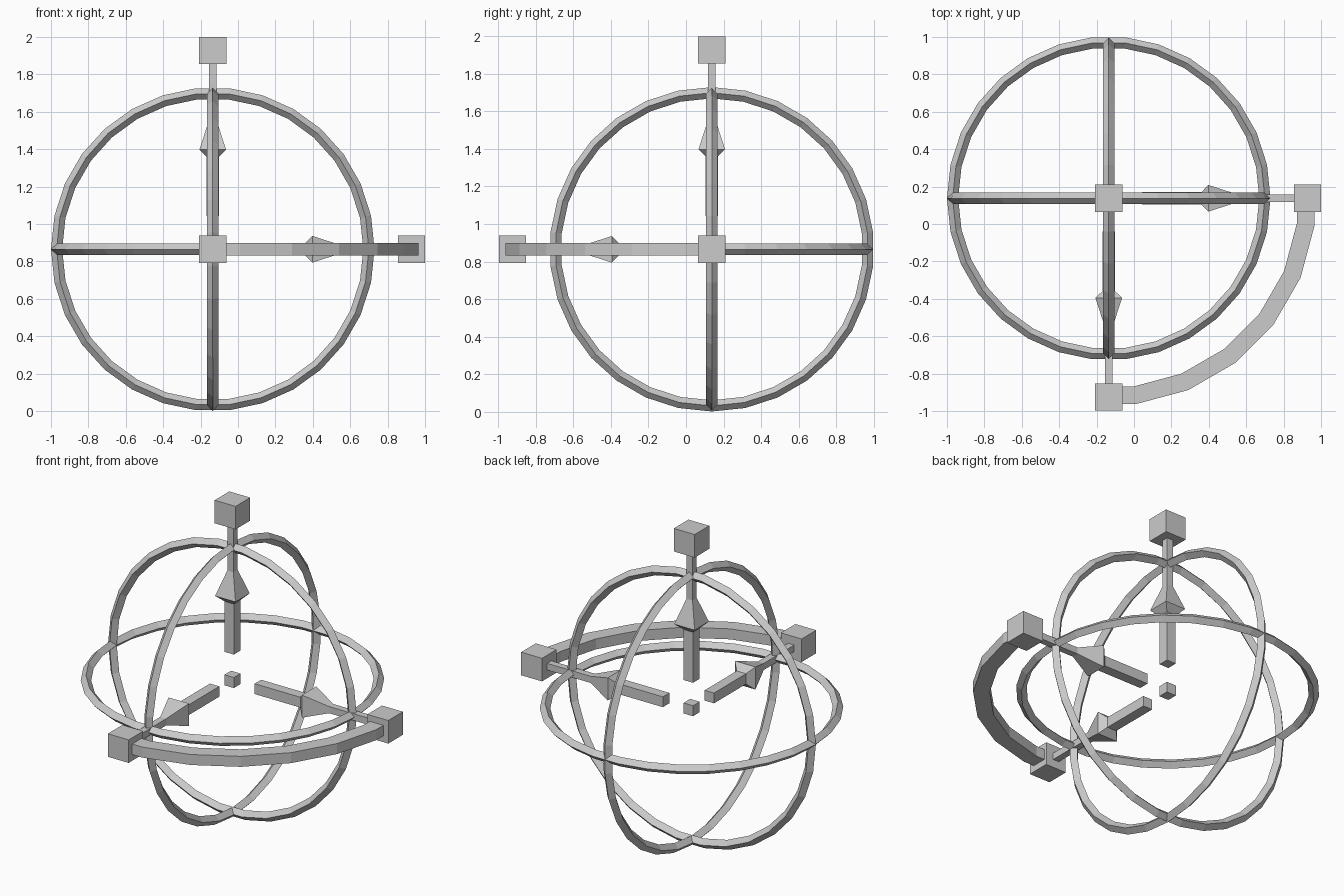
import bpy, bmesh, math
from mathutils import Vector

if "Cube" in bpy.data.objects:
    bpy.data.objects.remove(bpy.data.objects["Cube"])

C = Vector((-0.135, 0.1375, 0.865))   # common centre of the gizmo
Q = math.pi / 2
DIRS = {"x": (0, Q, 0), "y": (Q, 0, 0), "z": (0, 0, 0)}


def add_mesh(name, verts, faces, rot=(0, 0, 0)):
    me = bpy.data.meshes.new(name)
    me.from_pydata(verts, [], faces)
    bm = bmesh.new()
    bm.from_mesh(me)
    bmesh.ops.recalc_face_normals(bm, faces=bm.faces)
    bm.to_mesh(me)
    bm.free()
    ob = bpy.data.objects.new(name, me)
    ob.location, ob.rotation_euler = C, rot
    bpy.context.collection.objects.link(ob)
    return ob


def loft(name, loops, rot=(0, 0, 0)):
    """Skin a row of four-point loops and cap both ends."""
    verts = [p for loop in loops for p in loop]
    faces = [(0, 1, 2, 3), tuple(len(verts) - 4 + k for k in range(4))]
    for i in range(len(loops) - 1):
        for k in range(4):
            a, b = i * 4 + k, i * 4 + (k + 1) % 4
            faces.append((a, b, b + 4, a + 4))
    return add_mesh(name, verts, faces, rot)


def square(h, z):
    return [(-h, -h, z), (h, -h, z), (h, h, z), (-h, h, z)]


# Centre cube
loft("centre_cube", [square(0.033, -0.033), square(0.033, 0.033)])

for axis, rot in DIRS.items():
    # Move arrow: square shaft flaring into a pyramid head
    loft(axis + "_arrow", [square(h, z) for h, z in
         ((0.0325, 0.177), (0.0325, 0.495), (0.071, 0.533), (0.004, 0.74))], rot)
    # Thin rod with a scale cube at its end
    loft(axis + "_rod", [square(0.021, 0.64), square(0.021, 1.0)], rot)
    loft(axis + "_end_cube", [square(0.0725, 0.99), square(0.0725, 1.135)], rot)
    # Rotation ring with diamond cross-section
    bpy.ops.mesh.primitive_torus_add(major_segments=30, minor_segments=4,
                                     major_radius=0.835, minor_radius=0.03,
                                     location=C, rotation=rot)
    bpy.context.object.name = axis + "_ring"

# Flat curved bar joining the two horizontal end cubes
loops = []
for deg in [0] + [7.5 + 15 * i for i in range(6)] + [90]:
    a = math.radians(deg)
    f = math.cos(math.radians(7.5)) if deg in (0, 90) else 1
    loops.append([(r * f * math.sin(a), -r * f * math.cos(a), z)
                  for r, z in ((1.015, -0.033), (1.11, -0.033), (1.11, 0.033), (1.015, 0.033))])
loft("plane_arc", loops)
